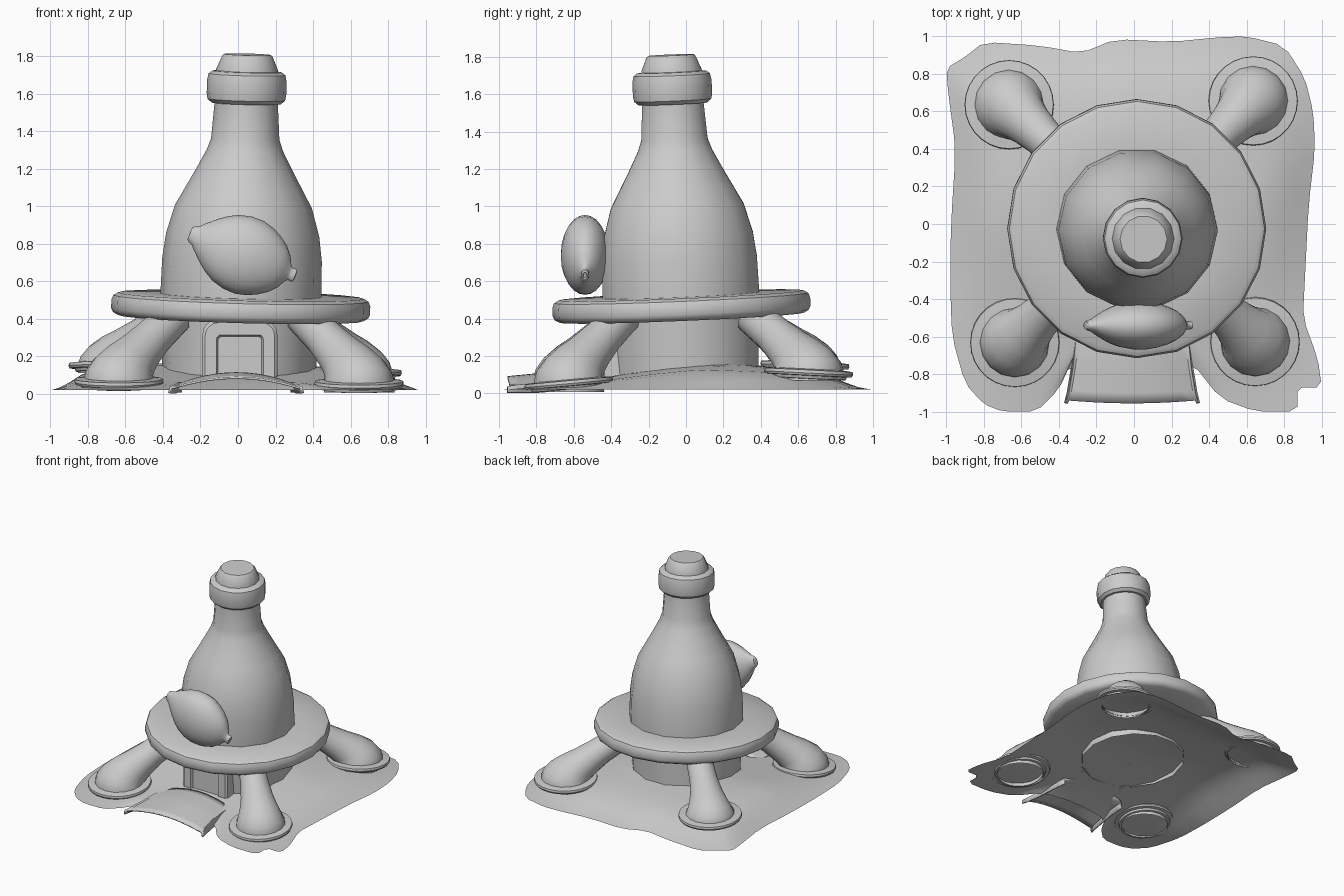
import bpy, bmesh
from math import sin, cos, pi, radians, hypot, atan2
from mathutils import Matrix, Vector

if "Cube" in bpy.data.objects:
    bpy.data.objects.remove(bpy.data.objects["Cube"])


def finish(name, bm, angle=35):
    bmesh.ops.remove_doubles(bm, verts=bm.verts, dist=1e-5)
    bmesh.ops.recalc_face_normals(bm, faces=bm.faces)
    me = bpy.data.meshes.new(name)
    bm.to_mesh(me)
    bm.free()
    me.polygons.foreach_set("use_smooth", [True] * len(me.polygons))
    me.set_sharp_from_angle(angle=radians(angle))
    ob = bpy.data.objects.new(name, me)
    bpy.context.collection.objects.link(ob)
    return ob


def skin(name, rings, closed=True, angle=35):
    """Bridge a list of equally long point rings."""
    bm = bmesh.new()
    rows = [[bm.verts.new(p) for p in r] for r in rings]
    n = len(rows[0])
    for a, b in zip(rows, rows[1:]):
        for i in range(n if closed else n - 1):
            j = (i + 1) % n
            bm.faces.new((a[i], a[j], b[j], b[i]))
    return finish(name, bm, angle)


def lathe(name, profile, sides, mat, angle=35):
    rings = [[mat @ Vector((r * cos(2 * pi * i / sides), r * sin(2 * pi * i / sides), z))
              for i in range(sides)] for r, z in profile]
    return skin(name, rings, True, angle)


def lerp(pts, x):
    for (x0, y0), (x1, y1) in zip(pts, pts[1:]):
        if x <= x1:
            t = max(0, (x - x0) / (x1 - x0))
            return y0 + (y1 - y0) * t
    return pts[-1][1]


# leaning bottle tower with collar, cork and round platform
lean = Vector((0, 0, 1)).rotation_difference(Vector((0.027, -0.042, 1))).to_matrix().to_4x4()
axis = Matrix.Translation((.002, -0.005, 0)) @ lean
lathe("bottle_tower", [(.408, .105), (.42, .35), (.43, .52), (.425, .72), (.408, .85),
                       (.365, 1.0), (.31, 1.1), (.255, 1.2), (.203, 1.3), (.182, 1.36),
                       (.168, 1.56), (.165, 1.72), (0, 1.72)], 14, axis)
lathe("bottle_collar", [(.15, 1.55), (.185, 1.55), (.207, 1.57), (.212, 1.60), (.212, 1.67),
                        (.205, 1.705), (.185, 1.72), (.14, 1.725)], 16, axis)
lathe("cork", [(.165, 1.70), (.165, 1.73), (.135, 1.80), (.125, 1.811), (0, 1.811)], 14, axis)
lathe("platform", [(.40, .405), (.655, .405), (.68, .42), (.69, .44), (.69, .485), (.68, .51),
                   (.655, .525), (.40, .525), (.40, .405)], 20, axis)


# hill: two cross profiles multiplied, then eased down to the rim
def ground(x, y, s):
    h = lerp([(-1, .025), (-.6, .06), (-.3, .11), (-.05, .15), (.15, .165), (.4, .15),
              (.6, .13), (.8, .09), (1, .03)], y)
    g = lerp([(-1, .5), (-.85, .8), (-.65, 1), (.3, .97), (.65, .78), (.85, .6), (.97, .4)], x)
    t = max(0, (s - .72) / .28)
    z = max(.02, h * g)
    return z + (.02 - z) * t * t


outline = [(.93, .1), (.965, .4), (.955, .6), (.91, .78), (.8, .95), (.6, 1), (.45, .995), (.2, .97),
           (-.1, .985), (-.28, .91), (-.5, .95), (-.8, .97), (-.9, .89), (-1, .83), (-.99, .7),
           (-.95, .4), (-.975, 0), (-.98, -.3), (-.97, -.6), (-.9, -.85), (-.8, -.96), (-.7, -1),
           (-.52, -1), (-.4, -.88), (-.34, -.75), (0, -.7), (.31, -.74), (.46, -.93), (.65, -1),
           (.87, -1), (.87, -.87), (1, -.87), (.98, -.72), (.9, -.5), (.91, -.3)]
dense = []
for a, b in zip(outline, outline[1:] + outline[:1]):
    dense += [(a[0] + (b[0] - a[0]) * t, a[1] + (b[1] - a[1]) * t) for t in (.2, .8)]
skin("hill", [[(x * s, y * s, ground(x * s, y * s, s)) for x, y in dense]
              for s in (0, .2, .35, .5, .6, .7, .78, .86, .93, 1)], True, 60)

# four flared legs, each with a foot flange
feet = {"front_left": (-.635, -.63, .05, .09), "front_right": (.645, -.625, .038, .09),
        "back_left": (-.665, .635, .135, -.04), "back_right": (.635, .655, .095, -.05)}
leg = [(0, -.03, .188, 0), (0, .03, .186, 3), (-.008, .06, .18, 10), (-.035, .095, .164, 22),
       (-.085, .135, .142, 34), (-.15, .18, .123, 41), (-.25, .255, .106, 45), (-.41, .37, .10, 47)]
for name, (fx, fy, fz, tilt) in feet.items():
    d, ang = hypot(fx, fy), atan2(fy, fx)
    out, side = Vector((cos(ang), sin(ang), 0)), Vector((-sin(ang), cos(ang), 0))
    scale = (.40 - fz) / .36
    rings = []
    for off, z, r, t in leg:
        c = out * (d + off) + Vector((0, 0, fz + z * scale))
        u = out * cos(radians(t)) + Vector((0, 0, sin(radians(t))))
        rings.append([c + u * r * cos(2 * pi * i / 16) + side * r * sin(2 * pi * i / 16)
                      for i in range(16)])
    skin(name + "_leg", rings, True, 50)
    m = Matrix.Translation((fx, fy, fz)) @ Matrix.Rotation(tilt, 4, 'X')
    lathe(name + "_flange", [(.18, -.018), (.2, -.015), (.205, .0), (.232, .002), (.238, .014),
                             (.235, .03), (.18, .036)], 28, m)

# fruit-shaped sign: flattened lathe lying along a slanted axis
mat = (Matrix.Translation((.025, -.54, .742)) @ Matrix.Diagonal((1, .62, 1, 1))
       @ Matrix.Rotation(radians(22), 4, 'Y') @ Matrix.Rotation(pi / 2, 4, 'Y'))
lathe("fruit_sign", [(0, -.305), (.035, -.303), (.046, -.29), (.055, -.27), (.085, -.24), (.13, -.19),
                     (.16, -.15), (.188, -.10), (.207, -.03), (.208, .04), (.192, .10),
                     (.168, .15), (.133, .2), (.09, .238), (.045, .262), (.034, .274),
                     (.036, .288), (.033, .3), (.02, .304), (.015, .294), (0, .292)], 24, mat, 50)


# door: rounded frame around a recessed panel
def arch(w, z0, z1, r, y):
    pts = [(-w, z0)]
    for cx, a0 in ((-w + r, pi), (w - r, pi / 2)):
        pts += [(cx + r * cos(a0 - k * pi / 8), z1 - r + r * sin(a0 - k * pi / 8)) for k in range(5)]
    pts += [(w, z0)]
    return [(x + .01, y, z) for x, z in pts]


skin("door_frame", [arch(.20, .09, .395, .08, -.34), arch(.20, .09, .395, .08, -.435),
                    arch(.185, .09, .38, .07, -.45), arch(.125, .09, .315, .025, -.45),
                    arch(.115, .09, .305, .02, -.43)], False)
bm = bmesh.new()
bm.faces.new([bm.verts.new(p) for p in arch(.117, .09, .307, .02, -.432)])
finish("door_panel", bm)

# domed entrance path with turned-down side lips
rows = []
for k in range(9):
    y = -.50 - .44 * k / 8
    w = lerp([(-.97, .345), (-.9, .325), (-.75, .30), (-.5, .275)], y)
    zc = lerp([(-.95, .085), (-.7, .11), (-.5, .11)], y)
    row = []
    for i in range(-5, 6):
        s = i / 5
        row.append((s * w - .01, y - .015 * (1 - s * s) * k / 8, zc - .055 * s * s))
    z = row[0][2]
    lip = [(w + .012, z + .004), (w + .02, max(.004, z - .045))]
    row = [(-x - .01, y - .015, q) for x, q in lip[::-1]] + row + [(x - .01, y - .015, q) for x, q in lip]
    rows.append(row)
path = skin("entrance_path", rows, False, 40)
mod = path.modifiers.new("thickness", 'SOLIDIFY')
mod.thickness = .012
mod.offset = 0
